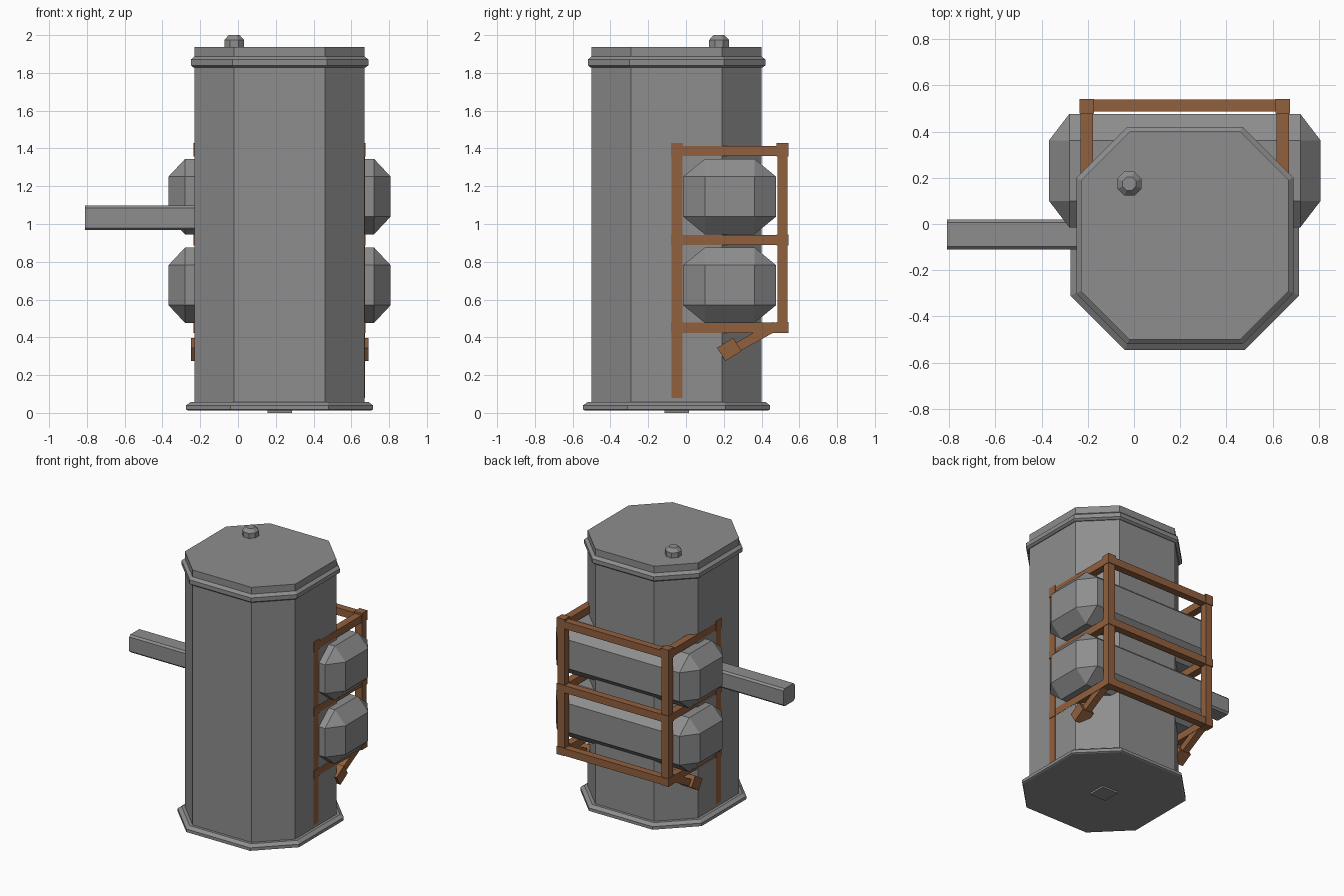
import bpy, bmesh, math
from mathutils import Matrix, Vector

if "Cube" in bpy.data.objects:
    bpy.data.objects.remove(bpy.data.objects["Cube"])

CX, CY = 0.22, -0.05          # axis of the main vessel


def material(name, rgb):
    m = bpy.data.materials.new(name)
    m.diffuse_color = (*rgb, 1)
    return m


brown = material("rust_brown", (0.285, 0.115, 0.047))
grey = material("dark_grey", (0.215, 0.215, 0.215))
grey.diffuse_color = (0.27, 0.27, 0.27, 1)


def finish(name, bm, mat=grey):
    bmesh.ops.recalc_face_normals(bm, faces=bm.faces)
    mesh = bpy.data.meshes.new(name)
    bm.to_mesh(mesh)
    bm.free()
    obj = bpy.data.objects.new(name, mesh)
    bpy.context.collection.objects.link(obj)
    mesh.materials.append(mat)
    return obj


def octagon_stack(name, rings, cx=CX, cy=CY):
    """Loft octagonal rings given as (half width, half flat length, z)."""
    bm = bmesh.new()
    loops = []
    for h, f, z in rings:
        pts = [(h, -f), (h, f), (f, h), (-f, h), (-h, f), (-h, -f), (-f, -h), (f, -h)]
        loops.append([bm.verts.new((cx + x, cy + y, z)) for x, y in pts])
    for a, b in zip(loops, loops[1:]):
        for i in range(8):
            j = (i + 1) % 8
            bm.faces.new((a[i], a[j], b[j], b[i]))
    bm.faces.new(loops[0])
    bm.faces.new(loops[-1])
    return finish(name, bm)


def chamfer_box(name, lo, hi, cut):
    """Box with every edge chamfered by its own amount per axis."""
    c = (Vector(lo) + Vector(hi)) / 2
    h = (Vector(hi) - Vector(lo)) / 2
    bm = bmesh.new()
    for sx in (-1, 1):
        for sy in (-1, 1):
            for sz in (-1, 1):
                for full in range(3):
                    bm.verts.new([c[i] + s * (h[i] - (0 if i == full else cut[i]))
                                  for i, s in enumerate((sx, sy, sz))])
    bmesh.ops.remove_doubles(bm, verts=bm.verts, dist=1e-5)
    bmesh.ops.convex_hull(bm, input=bm.verts)
    bmesh.ops.dissolve_limit(bm, angle_limit=0.01, verts=bm.verts, edges=bm.edges)
    return finish(name, bm)


def box(name, centre, size, tilt=0.0, mat=brown):
    bm = bmesh.new()
    m = (Matrix.Translation(centre) @ Matrix.Rotation(tilt, 4, 'X')
         @ Matrix.Diagonal((*size, 1)))
    bmesh.ops.create_cube(bm, size=1, matrix=m)
    return finish(name, bm, mat)


# Main vessel, foot flange and lid
octagon_stack("vessel_body", [(0.45, 0.24, 0.05), (0.45, 0.24, 1.84)])
octagon_stack("base_flange", [(0.485, 0.255, 0.013), (0.495, 0.26, 0.018),
                              (0.495, 0.26, 0.04), (0.47, 0.25, 0.058)])
octagon_stack("lid", [(0.455, 0.243, 1.828), (0.47, 0.25, 1.84), (0.47, 0.25, 1.87),
                      (0.45, 0.24, 1.888), (0.45, 0.24, 1.938)])

# Lid knob
octagon_stack("lid_knob", [(0.052, 0.022, 1.935), (0.052, 0.022, 1.975),
                           (0.029, 0.012, 2.0)], -0.02, 0.175)

# Drain plug under the base
box("drain_plug", (CX, CY, 0.01), (0.13, 0.13, 0.02), mat=grey)

# Side pipe
chamfer_box("side_pipe", (-0.81, -0.11, 0.967), (-0.20, 0.02, 1.097), (0.0, 0.013, 0.013))

# Two horizontal tanks behind the vessel
for label, z in (("lower", 0.476), ("upper", 0.945)):
    chamfer_box(label + "_tank", (-0.368, -0.015, z), (0.808, 0.477, z + 0.40),
                (0.088, 0.115, 0.094))

# Rack around the tanks
LEVELS = (0.451, 0.915, 1.387)
Y_FRONT, Y_BACK, BAR, JOINT = -0.048, 0.51, 0.055, 0.063
for side, s in (("left", -1), ("right", 1)):
    x = CX + s * 0.424
    box(side + "_front_post", (x, Y_FRONT, 0.75), (BAR, 0.058, 1.34))
    box(side + "_back_post", (x, Y_BACK, 0.92), (BAR, 0.053, 0.98))
    for i, z in enumerate(LEVELS):
        box(f"{side}_rail_{i}", (x, (Y_FRONT + Y_BACK) / 2, z),
            (BAR, Y_BACK - Y_FRONT, 0.054))
        for end, y in (("front", Y_FRONT), ("back", Y_BACK)):
            top = 0.013 if i == 2 else 0
            box(f"{side}_{end}_joint_{i}", (x, y, z + top / 2),
                (JOINT, JOINT, 0.058 + top))
    # Diagonal brace and its foot block
    a = math.radians(29)
    box(side + "_brace", (x, 0.37, 0.402), (0.05, 0.24, 0.05), a)
    box(side + "_brace_foot", (x, 0.229, 0.336), (0.092, 0.10, 0.083), a + 0.05)
for i, z in enumerate(LEVELS):
    box(f"back_rail_{i}", (CX, Y_BACK + 0.003, z), (0.85, 0.053, 0.054))

for m in bpy.data.materials:
    if m.users and not m.is_grease_pencil:
        m.use_nodes = True
        m.node_tree.nodes["Principled BSDF"].inputs["Base Color"].default_value = m.diffuse_color
